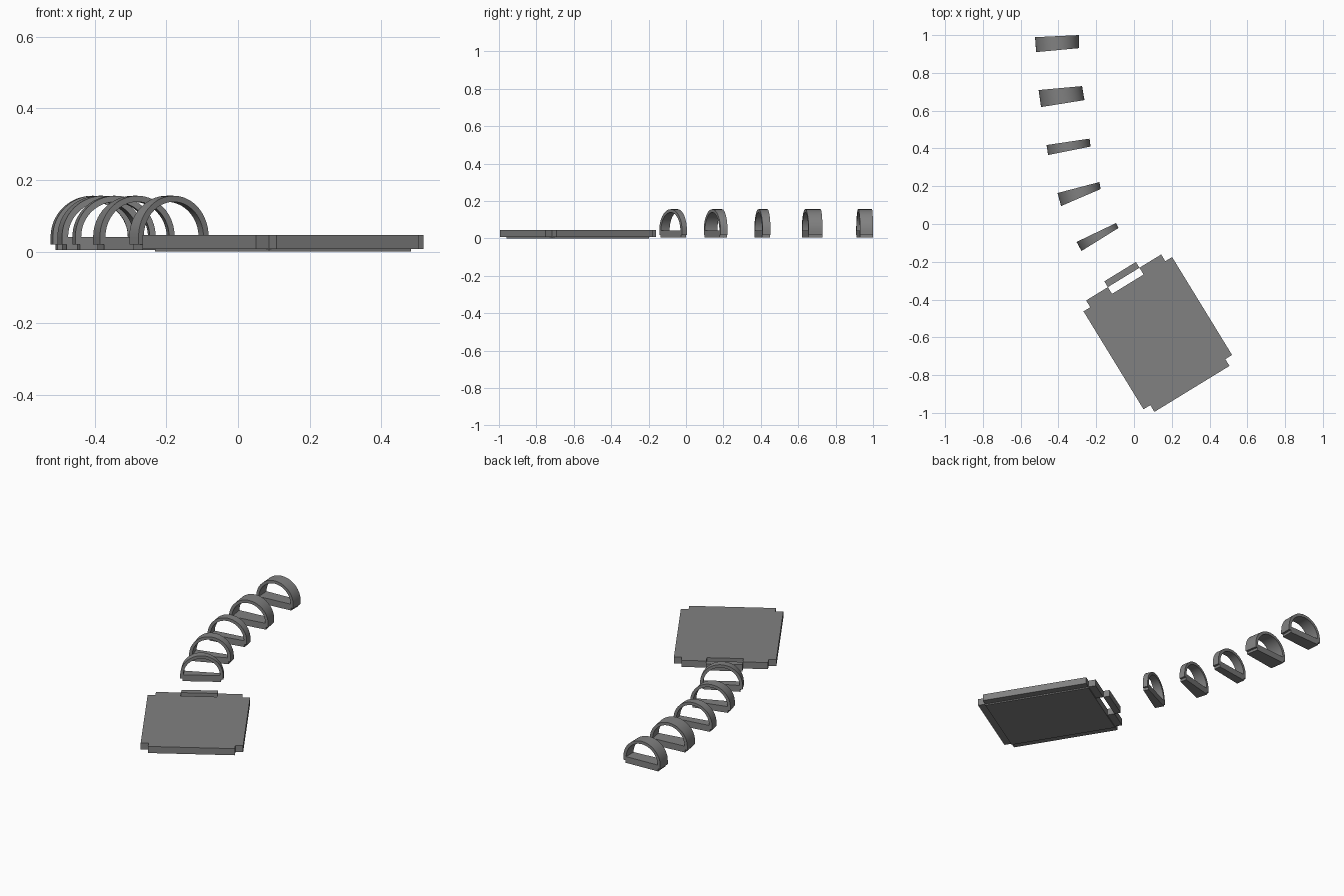
import bpy
from math import cos, sin, pi, radians
from mathutils import Vector, Matrix

if "Cube" in bpy.data.objects:
    bpy.data.objects.remove(bpy.data.objects["Cube"])

grey = bpy.data.materials.new("plain_grey")
grey.use_nodes = True
colour = (0.22, 0.22, 0.22, 1)
grey.diffuse_color = colour
grey.node_tree.nodes["Principled BSDF"].inputs["Base Color"].default_value = colour


def loft(name, front, back):
    """Solid between two matching outlines."""
    n = len(front)
    faces = [tuple(range(n)), tuple(reversed(range(n, 2 * n)))]
    faces += [(i, i + n, (i + 1) % n + n, (i + 1) % n) for i in range(n)]
    mesh = bpy.data.meshes.new(name)
    mesh.from_pydata(front + back, [], faces)
    mesh.materials.append(grey)
    obj = bpy.data.objects.new(name, mesh)
    bpy.context.collection.objects.link(obj)
    bpy.ops.object.select_all(action='DESELECT')
    obj.select_set(True)
    bpy.context.view_layer.objects.active = obj
    bpy.ops.object.mode_set(mode='EDIT')
    bpy.ops.mesh.select_all(action='SELECT')
    bpy.ops.mesh.normals_make_consistent(inside=False)
    bpy.ops.object.mode_set(mode='OBJECT')
    bpy.ops.object.shade_smooth_by_angle(angle=radians(30))
    return obj


# Hand plate: a core with raised flaps on each side
PLATE = Matrix.Translation((0.126, -0.578, 0)) @ Matrix.Rotation(radians(31.5), 4, 'Z')
TOP, LIFT = 0.046, 0.007


def slab(name, u0, u1, v0, v1, z0=LIFT):
    outline = [(u0, v0), (u1, v0), (u1, v1), (u0, v1)]
    obj = loft(name, [(u, v, z0) for u, v in outline], [(u, v, TOP) for u, v in outline])
    obj.matrix_world = PLATE


CU, CV, FLAP, SLOT = 0.233, 0.304, 0.042, 0.098
slab("plate_core", -CU, CU, -CV, CV, 0)
slab("plate_left_flap", CU, CU + FLAP, -CV, CV)
slab("plate_right_flap", -CU - FLAP, -CU, -CV, CV)
slab("plate_front_flap", -CU, CU, -CV - FLAP, -CV)
slab("plate_back_flap_left", SLOT, CU, CV, CV + FLAP)
slab("plate_back_flap_right", -CU, -SLOT, CV, CV + FLAP)
slab("plate_hinge_bar", -SLOT, SLOT, CV + FLAP, CV + FLAP + 0.036)

# Arched segments: plan corners back right, front right, front left, back left
RADIUS, INNER, SPRING = 0.115, 0.098, 0.041
segments = [
    ((-.304, -.095), (-.278, -.143), (-.082, -.021), (-.095, .005)),
    ((-.405, .164), (-.386, .095), (-.177, .185), (-.183, .222)),
    ((-.463, .418), (-.455, .365), (-.230, .410), (-.235, .452)),
    ((-.505, .709), (-.492, .619), (-.262, .656), (-.275, .730)),
    ((-.524, .989), (-.518, .910), (-.291, .931), (-.291, 1.0)),
]

STEPS = 32
angles = [pi * i / STEPS for i in range(STEPS + 1)]
arch = [(RADIUS * cos(a), SPRING + RADIUS * sin(a)) for a in angles]
arch += [(INNER * cos(a), SPRING + INNER * sin(a)) for a in reversed(angles)]

# Base bar profile, stepped in along its underside
half = [(RADIUS, SPRING), (RADIUS, 0.019), (RADIUS - 0.013, 0.019), (RADIUS - 0.013, 0.004)]
base = half + [(-s, z) for s, z in reversed(half)]


def across(profile, start, end):
    points = []
    for s, z in profile:
        p = Vector(start).lerp(Vector(end), 0.5 + s / (2 * RADIUS))
        points.append((p.x, p.y, z))
    return points


for i, (br, fr, fl, bl) in enumerate(segments, 1):
    for part, profile in (("arch", arch), ("base", base)):
        loft(f"segment_{i}_{part}", across(profile, fr, fl), across(profile, br, bl))
